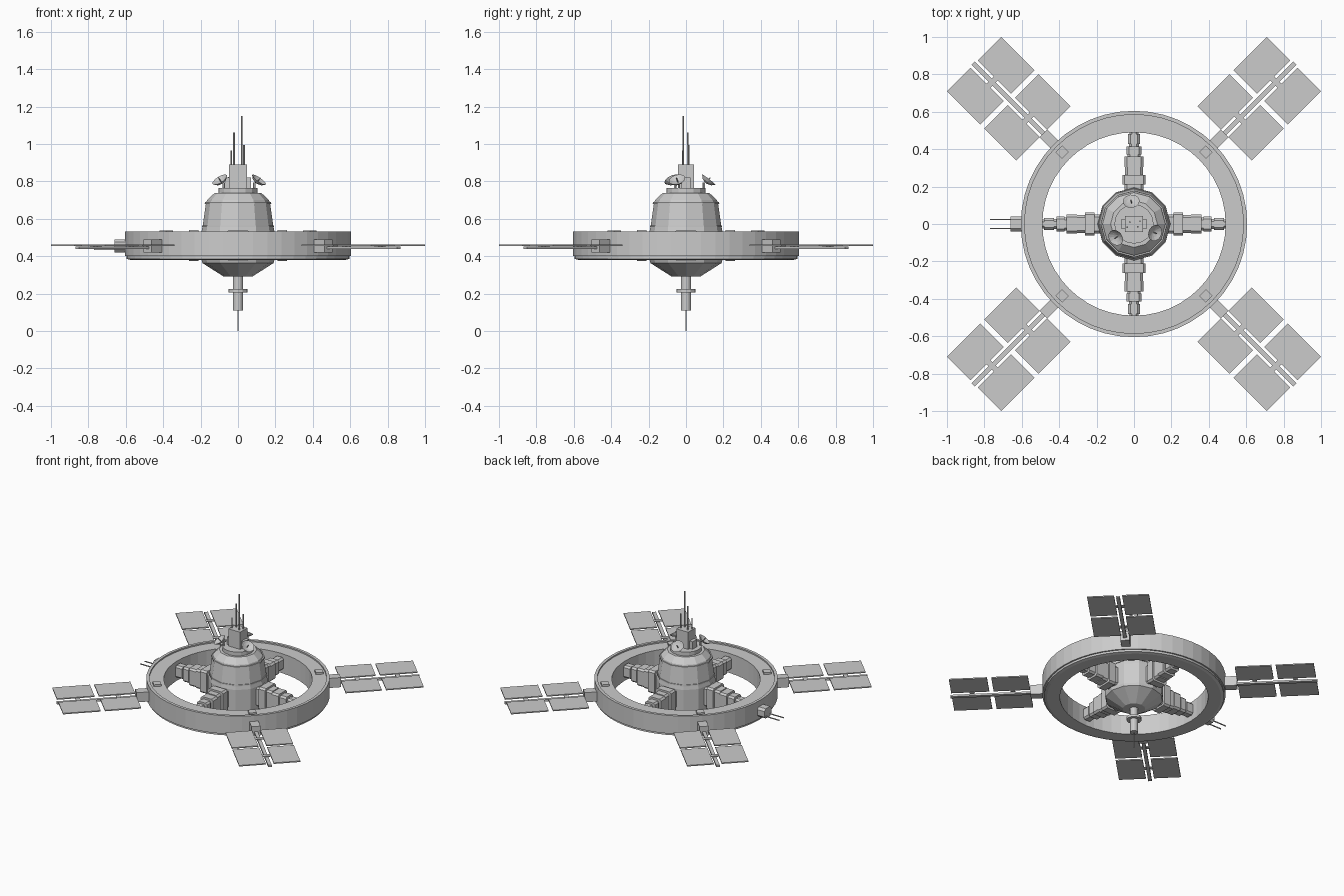
import bpy, bmesh, math
from mathutils import Matrix, Vector

if "Cube" in bpy.data.objects:
    bpy.data.objects.remove(bpy.data.objects["Cube"])

grey = bpy.data.materials.new("station grey")
grey.diffuse_color = (0.6, 0.6, 0.6, 1)
grey.use_nodes = True
grey.node_tree.nodes["Principled BSDF"].inputs["Base Color"].default_value = grey.diffuse_color


def finish(name, bm):
    bmesh.ops.recalc_face_normals(bm, faces=bm.faces)
    mesh = bpy.data.meshes.new(name)
    bm.to_mesh(mesh)
    bm.free()
    mesh.materials.append(grey)
    ob = bpy.data.objects.new(name, mesh)
    bpy.context.collection.objects.link(ob)
    return ob


def box(name, lo, hi, turn=0.0, bevel=0.0):
    """Box from corner to corner, then turned about the station axis."""
    lo, hi = Vector(lo), Vector(hi)
    bm = bmesh.new()
    bmesh.ops.create_cube(bm, size=1)
    bmesh.ops.scale(bm, vec=hi - lo, verts=bm.verts)
    bmesh.ops.translate(bm, vec=(lo + hi) / 2, verts=bm.verts)
    if bevel:
        along = [e for e in bm.edges if abs((e.verts[0].co - e.verts[1].co).x) > 1e-4]
        bmesh.ops.bevel(bm, geom=along, offset=bevel, segments=1, affect='EDGES')
    bmesh.ops.rotate(bm, cent=(0, 0, 0), matrix=Matrix.Rotation(turn, 3, 'Z'), verts=bm.verts)
    return finish(name, bm)


def lathe(name, profile, sides, closed=False, phase=0.0, matrix=None):
    """Revolve (radius, height) points; open profiles get end caps."""
    bm = bmesh.new()
    rings = []
    for r, z in profile:
        rings.append([bm.verts.new((r * math.cos(phase + math.tau * i / sides),
                                    r * math.sin(phase + math.tau * i / sides), z))
                      for i in range(sides)])
    pairs = list(zip(rings, rings[1:]))
    if closed:
        pairs.append((rings[-1], rings[0]))
    else:
        bm.faces.new(rings[0])
        bm.faces.new(rings[-1])
    for a, b in pairs:
        for i in range(sides):
            j = (i + 1) % sides
            bm.faces.new((a[i], a[j], b[j], b[i]))
    if matrix:
        bm.transform(matrix)
    return finish(name, bm)


# Habitat ring with raised outer lip and a stepped lower edge
lathe("habitat_ring", [(0.49, 0.38), (0.575, 0.38), (0.595, 0.385), (0.595, 0.40),
                       (0.605, 0.40), (0.605, 0.532), (0.585, 0.532), (0.585, 0.522),
                       (0.49, 0.522)], 48, closed=True)

# Central hub, its trim bands and the top deck
lathe("hub", [(0.075, 0.29), (0.19, 0.363), (0.195, 0.38), (0.195, 0.53), (0.189, 0.56),
              (0.172, 0.68), (0.165, 0.70), (0.125, 0.738)], 12)
lathe("hub_upper_band", [(0.178, 0.68), (0.177, 0.69)], 12)
lathe("hub_lower_band", [(0.194, 0.555), (0.193, 0.565)], 12)
lathe("top_deck", [(0.105, 0.735), (0.105, 0.765)], 16)

# Lower docking stem, collar and probe
lathe("lower_stem", [(0.028, 0.11), (0.028, 0.30)], 12)
lathe("lower_collar", [(0.05, 0.205), (0.05, 0.225)], 12)
lathe("lower_probe", [(0.004, 0.0), (0.004, 0.12)], 6)

# Tower with side boxes and masts
box("tower", (-0.047, -0.042, 0.76), (0.047, 0.042, 0.89))
box("tower_side_box", (-0.07, -0.025, 0.76), (0.07, 0.025, 0.82))
for x, y, top in [(0.02, -0.015, 1.15), (-0.022, 0.01, 1.06), (0.032, 0.014, 0.995), (-0.036, -0.018, 0.965)]:
    lathe("mast", [(0.005, 0.88), (0.005, top)], 6, matrix=Matrix.Translation((x, y, 0)))

# Three dishes tilted outward around the tower
for deg in (90, 210, 330):
    a = math.radians(deg + 7)
    place = (Matrix.Rotation(a, 4, 'Z') @ Matrix.Translation((0.115, 0, 0.80))
             @ Matrix.Rotation(math.radians(38), 4, 'Y'))
    lathe("dish", [(0.008, -0.012), (0.03, -0.004), (0.045, 0.012), (0.028, 0.002), (0.008, -0.006)],
          12, matrix=place)
    lathe("dish_feed", [(0.003, -0.01), (0.003, 0.025)], 6, matrix=place)
    lathe("dish_post", [(0.007, 0.735), (0.007, 0.795)], 6,
          matrix=Matrix.Translation((0.095 * math.cos(a), 0.095 * math.sin(a), 0)))

# Stepped spokes: start, end, half width, half height
steps = [(0.17, 0.21, 0.05, 0.07), (0.21, 0.262, 0.062, 0.083), (0.262, 0.305, 0.048, 0.07),
         (0.305, 0.36, 0.05, 0.064), (0.36, 0.372, 0.034, 0.05), (0.372, 0.415, 0.04, 0.054),
         (0.415, 0.428, 0.026, 0.04), (0.428, 0.48, 0.032, 0.044), (0.48, 0.50, 0.024, 0.036)]
for k in range(4):
    for start, end, w, h in steps:
        box("spoke_step", (start, -w, 0.457 - h), (end, w, 0.457 + h), k * math.pi / 2, 0.012)

# Solar wings on the diagonals, with ring hatches
for k in range(4):
    t = math.pi / 4 + k * math.pi / 2
    box("ring_hatch", (0.518, -0.025, 0.515), (0.568, 0.025, 0.536), t)
    box("wing_mount", (0.59, -0.03, 0.42), (0.685, 0.03, 0.49), t)
    box("wing_boom", (0.68, -0.012, 0.439), (1.216, 0.012, 0.452), t)
    for start, end in ((0.686, 0.928), (0.957, 1.209)):
        for side in (-1, 1):
            v = sorted((side * 0.027, side * 0.205))
            box("solar_panel", (start, v[0], 0.455), (end, v[1], 0.463), t)
        box("panel_hinge", (start + 0.1, -0.03, 0.452), (start + 0.13, 0.03, 0.458), t)

# Docking port with two prongs
box("docking_port", (-0.66, -0.04, 0.42), (-0.59, 0.04, 0.49), 0, 0.015)
for y in (-0.025, 0.025):
    box("docking_prong", (-0.77, y - 0.003, 0.432), (-0.65, y + 0.003, 0.438))
